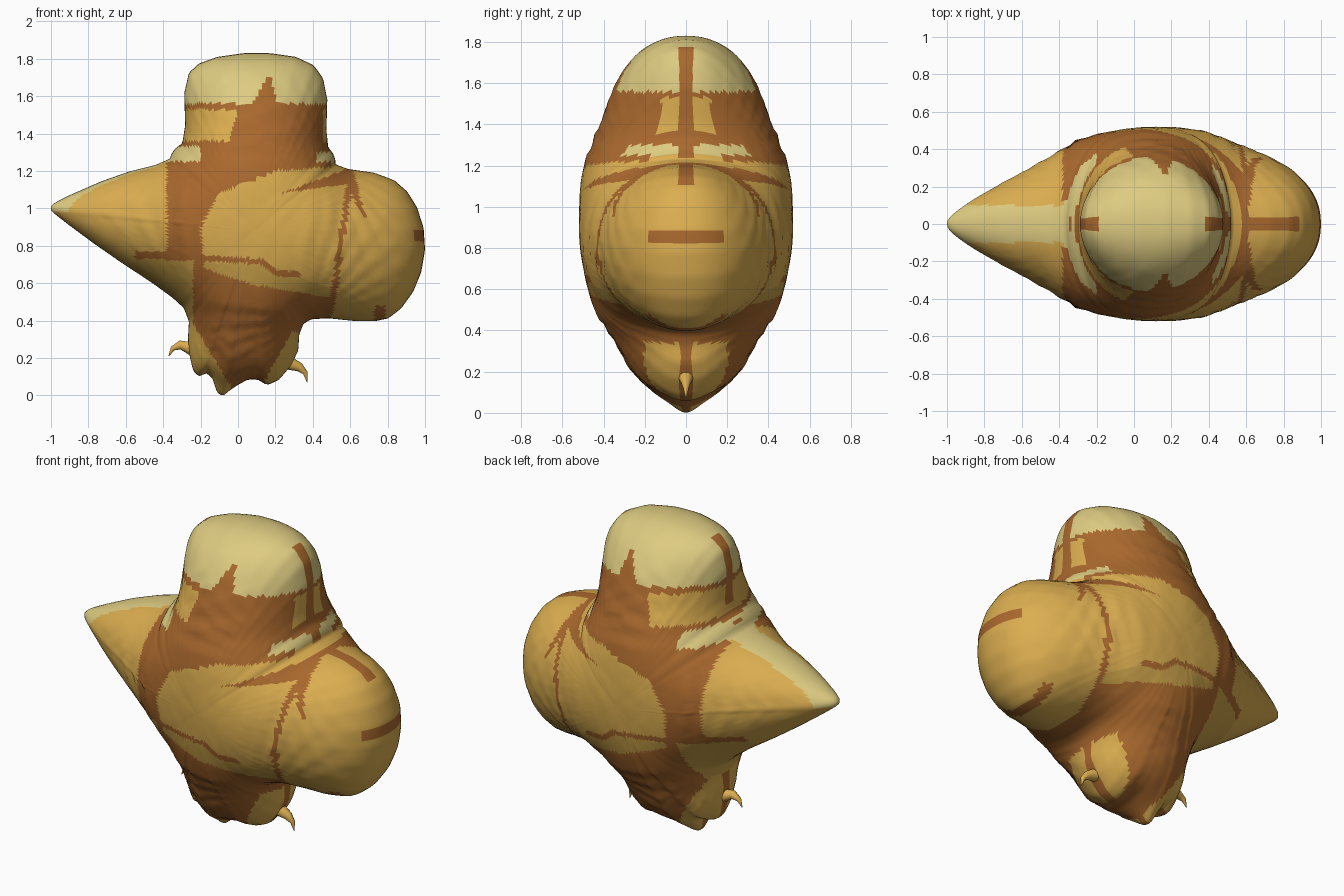
import bpy, bmesh, math
from mathutils import Vector
from mathutils.geometry import intersect_point_line

if "Cube" in bpy.data.objects:
    bpy.data.objects.remove(bpy.data.objects["Cube"], do_unlink=True)


def material(name, rgb):
    mat = bpy.data.materials.new(name)
    mat.use_nodes = True
    mat.diffuse_color = (*rgb, 1)
    mat.node_tree.nodes["Principled BSDF"].inputs["Base Color"].default_value = (*rgb, 1)
    return mat


materials = [material("brown", (.4, .14, .027)),
             material("golden_yellow", (.71, .42, .08)),
             material("cream", (.73, .6, .22)),
             material("ochre", (.58, .35, .065))]
BROWN, YELLOW, CREAM, OCHRE = range(len(materials))

# Silhouette of each part of the body in x and z, running clockwise from the tail tip
tail_top = [(-1.01, 1), (-.97, 1.04), (-.65, 1.18), (-.37, 1.25)]
head = [(-.35, 1.31), (-.28, 1.36), (-.29, 1.7), (-.18, 1.8), (.1, 1.84), (.38, 1.8),
        (.48, 1.66), (.47, 1.34), (.52, 1.28)]
rounded_end = [(.52, 1.22), (.8, 1.18), (.94, 1.06), (1.01, .84), (.97, .6), (.84, .42),
               (.7, .39), (.41, .42)]
foot = [(.33, .37), (.32, .2), (.18, .04), (.08, .1), (-.03, .04), (-.1, -.02), (-.15, .13),
        (-.23, .09), (-.27, .26), (-.26, .44)]
tail_bottom = [(-.38, .55), (-.7, .76), (-.97, .96)]

# Painted shapes on the flanks
belly = [(.5, 1.22), (.2, 1.2), (-.1, 1.08), (-.2, .9), (-.18, .68), (.05, .6), (.5, .52)]
belly_shade = [(-.2, .71), (-.15, .62), (.2, .54), (.5, .52), (.5, .57), (.15, .7)]
crease_branch = [(.23, 1.08), (.61, 1.22), (.69, .92), (.58, 1.13)]
cap_notch = [(.08, 1.56), (.17, 1.73), (.21, 1.56)]
long_crease = [(.5, .45), (.54, .75), (.6, 1.15)]
belly_crease = [(-.2, .735), (.13, .715), (.2, .655), (.32, .645)]


def inside(x, z, poly):
    hit = False
    for (ax, az), (bx, bz) in zip(poly, poly[1:] + poly[:1]):
        if (az > z) != (bz > z) and x < ax + (z - az) * (bx - ax) / (bz - az):
            hit = not hit
    return hit


def on_line(x, z, path, width=.015):
    p = Vector((x, z, 0))
    for a, b in zip(path, path[1:]):
        a, b = Vector((*a, 0)), Vector((*b, 0))
        t = intersect_point_line(p, a, b)[1]
        if (p - a.lerp(b, min(1, max(0, t)))).length < width:
            return True
    return False


def head_colour(x, y, z):
    if y < .02:                                     # centre seam
        return BROWN
    if z > 1.56:                                    # pale cap
        return BROWN if inside(x, z, cap_notch) else CREAM
    if 1.36 < z < 1.53 and (x > .455 or x < .3 * (z - 1.53)):
        return YELLOW                               # side panels
    if z < 1.33 and (x < -.2 or (x > .42 and z < 1.3)):
        return CREAM                                # shoulder flashes
    return BROWN


def tail_colour(x, y, z):
    if y < .1 and z > .98:                          # pale ridge
        return CREAM
    if z > .77 or x < -.55:
        return YELLOW
    return OCHRE if z < .73 else BROWN


def end_colour(x, y, z):
    seam = y < .02 and z > .95
    band = x > .88 and y < .19 and .83 < z < .89
    nick = z < .48 and abs(x - .76) < .03
    return BROWN if seam or band or nick else YELLOW


def foot_colour(x, y, z):
    left_panel = x > .1 + .55 * z and z < .34
    right_panel = x < -.01 - .6 * z
    return YELLOW if y > .02 and (left_panel or right_panel) else BROWN


def colour_at(x, y, z):
    y = abs(y)
    if z > 1.25 and x > -.4:
        return head_colour(x, y, z)
    if x < -.38:
        return tail_colour(x, y, z)
    if on_line(x, z, long_crease) or on_line(x, z, belly_crease) or inside(x, z, crease_branch):
        return BROWN
    if x > .5:
        return end_colour(x, y, z)
    if inside(x, z, belly):
        return OCHRE if inside(x, z, belly_shade) else YELLOW
    if z < .4:
        return foot_colour(x, y, z)
    return OCHRE if x < -.24 and z < .72 else BROWN


def cut_corners(points):
    result = []
    for a, b in zip(points, points[1:] + points[:1]):
        result += [a.lerp(b, .25), a.lerp(b, .75)]
    return result


def resample(points, count):
    pairs = list(zip(points, points[1:] + points[:1]))
    step = sum((b - a).length for a, b in pairs) / count
    result, travelled = [], 0
    for a, b in pairs:
        size = (b - a).length
        while len(result) < count and len(result) * step < travelled + size:
            result.append(a.lerp(b, (len(result) * step - travelled) / size))
        travelled += size
    return result


# Puff the silhouette up: thickness comes from the chords through each point
outline = tail_top + head + rounded_end + foot + tail_bottom
polygon = cut_corners([Vector(p) for p in outline])
RINGS, RAYS = 46, 16
rim = resample(polygon, 300)
COUNT = len(rim)
centre = Vector((.08, .88))
rays = []
for k in range(RAYS):
    angle = math.pi * (k + .5) / RAYS
    d = Vector((math.cos(angle), math.sin(angle)))
    ce = [(p.x * d.y - p.y * d.x, p.dot(d)) for p in polygon]
    rays.append((d, [(*a, *b) for a, b in zip(ce, ce[1:] + ce[:1])]))


def puff(p):
    total = 0
    for d, edges in rays:
        c, e, low, high = p.x * d.y - p.y * d.x, p.dot(d), -9, 9
        for c0, e0, c1, e1 in edges:
            if (c0 < c) != (c1 < c):
                gap = e0 + (c - c0) / (c1 - c0) * (e1 - e0) - e
                if gap > 0:
                    high = min(high, gap)
                else:
                    low = max(low, gap)
        total += 1 / max(1e-6, -low * high)
    return RAYS / total


points, depth = [centre], [puff(centre)]
for j in range(1, RINGS + 1):
    t = 1 - (1 - j / RINGS) ** 1.5
    ring = [centre.lerp(p, t) for p in rim]
    values = [puff(p) if j < RINGS else 0 for p in ring]
    for _ in range(4):
        values = [(values[i - 1] + 2 * values[i] + values[(i + 1) % COUNT]) / 4
                  for i in range(COUNT)]
    points += ring
    depth += values
fullest = max(depth)
depth = [.52 * (v / fullest) ** .46 for v in depth]

# Body: front and back shells joined along the rim
bm = bmesh.new()
edge_start = len(points) - COUNT
front = [bm.verts.new((p.x, -v, p.y)) for p, v in zip(points, depth)]
back = [bm.verts.new((p.x, v, p.y)) for p, v in zip(points[:edge_start], depth)]
back += front[edge_start:]
for shell in (front, back):
    for i in range(COUNT):
        n = (i + 1) % COUNT
        bm.faces.new((shell[0], shell[1 + i], shell[1 + n]))
        for j in range(RINGS - 1):
            a, b = 1 + j * COUNT, 1 + (j + 1) * COUNT
            bm.faces.new((shell[a + i], shell[b + i], shell[b + n], shell[a + n]))
bmesh.ops.recalc_face_normals(bm, faces=bm.faces[:])
for face in bm.faces:
    face.smooth = True
    face.material_index = colour_at(*face.calc_center_median())
mesh = bpy.data.meshes.new("body")
bm.to_mesh(mesh)
bm.free()
for mat in materials:
    mesh.materials.append(mat)
bpy.context.collection.objects.link(bpy.data.objects.new("body", mesh))


# Small curled hooks at the foot
def hook(name, path):
    data = bpy.data.curves.new(name, "CURVE")
    data.dimensions = "3D"
    data.bevel_depth, data.bevel_resolution, data.use_fill_caps = .035, 3, True
    spline = data.splines.new("POLY")
    spline.points.add(len(path) - 1)
    for i, (point, (x, z)) in enumerate(zip(spline.points, path)):
        point.co = (x, 0, z, 1)
        point.radius = 1.05 - i / (len(path) - 1)
    data.materials.append(materials[YELLOW])
    bpy.context.collection.objects.link(bpy.data.objects.new(name, data))


hook("left_hook", [(.28, .17), (.33, .15), (.36, .12), (.37, .07)])
hook("right_hook", [(-.25, .25), (-.31, .27), (-.35, .25), (-.37, .21)])
